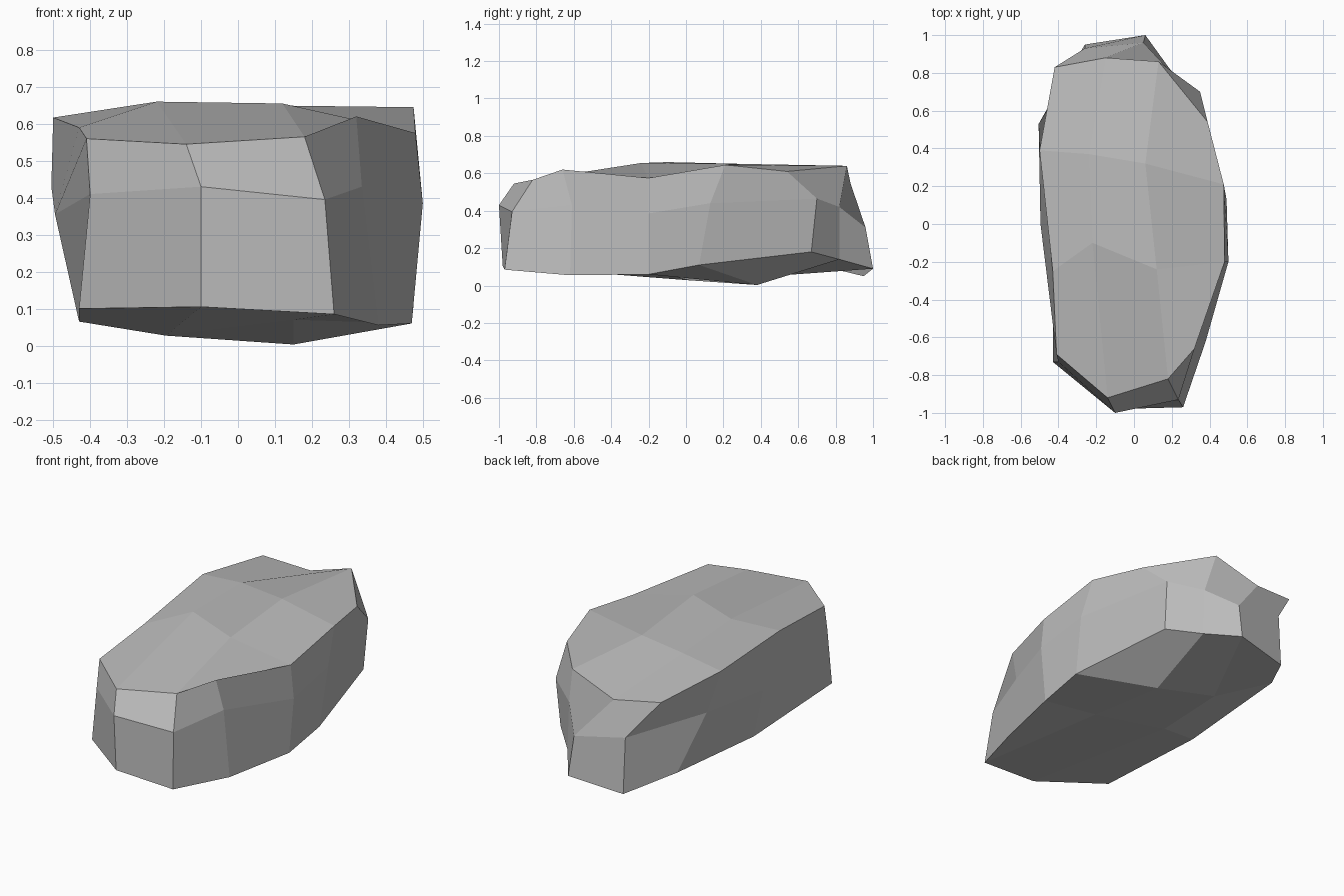
import bpy
import bmesh

# Remove the default cube only
default_cube = bpy.data.objects.get("Cube")
if default_cube:
    bpy.data.objects.remove(default_cube, do_unlink=True)


def make_material(name, colour):
    material = bpy.data.materials.new(name)
    material.use_nodes = True
    material.diffuse_color = colour
    shader = material.node_tree.nodes["Principled BSDF"]
    shader.inputs["Base Color"].default_value = colour
    shader.inputs["Roughness"].default_value = 1.0
    return material


# Each outline runs counter-clockwise: front, right side, back, left side
top_outline = [
    (-.41, -.69, .56), (-.14, -.92, .545), (.18, -.82, .565), (.32, -.66, .62),
    (.48, -.2, .575), (.475, .21, .645), (.39, .54, .61),
    (.13, .86, .64), (-.15, .88, .545), (-.42, .83, .58),
    (-.5, .39, .617), (-.43, -.25, .59),
]
waist_outline = [
    (-.4, -.73, .41), (-.1, -1, .43), (.235, -.93, .395), (.335, -.61, .43),
    (.5, -.2, .385), (.49, .13, .44), (.35, .7, .465),
    (.18, .82, .42), (.05, .96, .31), (-.26, .93, .37),
    (-.505, .53, .43), (-.495, 0, .355),
]
base_outline = [
    (-.43, -.73, .1), (-.1, -.98, .105), (.26, -.97, .085), (.38, -.62, .055),
    (.47, -.2, .06), (.475, .07, .11), (.34, .67, .18),
    (.19, .82, .14), (.06, 1, .09), (-.26, .95, .05),
    (-.42, .68, .115), (-.43, -.01, .065),
]

# Raised centre of the crown and sagging centre of the underside
crown_centre = [(-.22, -.1, .66), (.12, -.24, .655), (.06, .32, .65), (-.24, .37, .645)]
belly_centre = [(-.195, .03, .027), (.15, -.15, .07), (.15, .38, .003), (-.2, .45, .05)]


def add_points(mesh, points):
    return [mesh.verts.new(point) for point in points]


def add_band(mesh, lower, upper):
    """Join two outlines with a band of quads."""
    count = len(lower)
    for i in range(count):
        j = (i + 1) % count
        mesh.faces.new((lower[i], lower[j], upper[j], upper[i]))


def add_cap(mesh, outline, centre):
    """Close an outline with a three by three patch around four centre points."""
    count = len(outline)
    for i, point in enumerate(centre):
        corner = 3 * i
        before = outline[(corner - 1) % count]
        after = outline[corner + 1]
        beyond = outline[corner + 2]
        following = centre[(i + 1) % len(centre)]
        mesh.faces.new((before, outline[corner], after, point))
        mesh.faces.new((after, beyond, following, point))
    mesh.faces.new(centre)


def build_boulder(name, material):
    mesh = bmesh.new()
    base, waist, top = [
        add_points(mesh, outline)
        for outline in (base_outline, waist_outline, top_outline)
    ]
    add_band(mesh, base, waist)
    add_band(mesh, waist, top)
    add_cap(mesh, top, add_points(mesh, crown_centre))
    add_cap(mesh, base, add_points(mesh, belly_centre))
    bmesh.ops.recalc_face_normals(mesh, faces=mesh.faces)

    data = bpy.data.meshes.new(name)
    mesh.to_mesh(data)
    mesh.free()
    data.materials.append(material)
    boulder = bpy.data.objects.new(name, data)
    bpy.context.collection.objects.link(boulder)
    return boulder


# Faceted grey boulder
build_boulder("boulder", make_material("stone grey", (.5, .5, .5, 1)))
